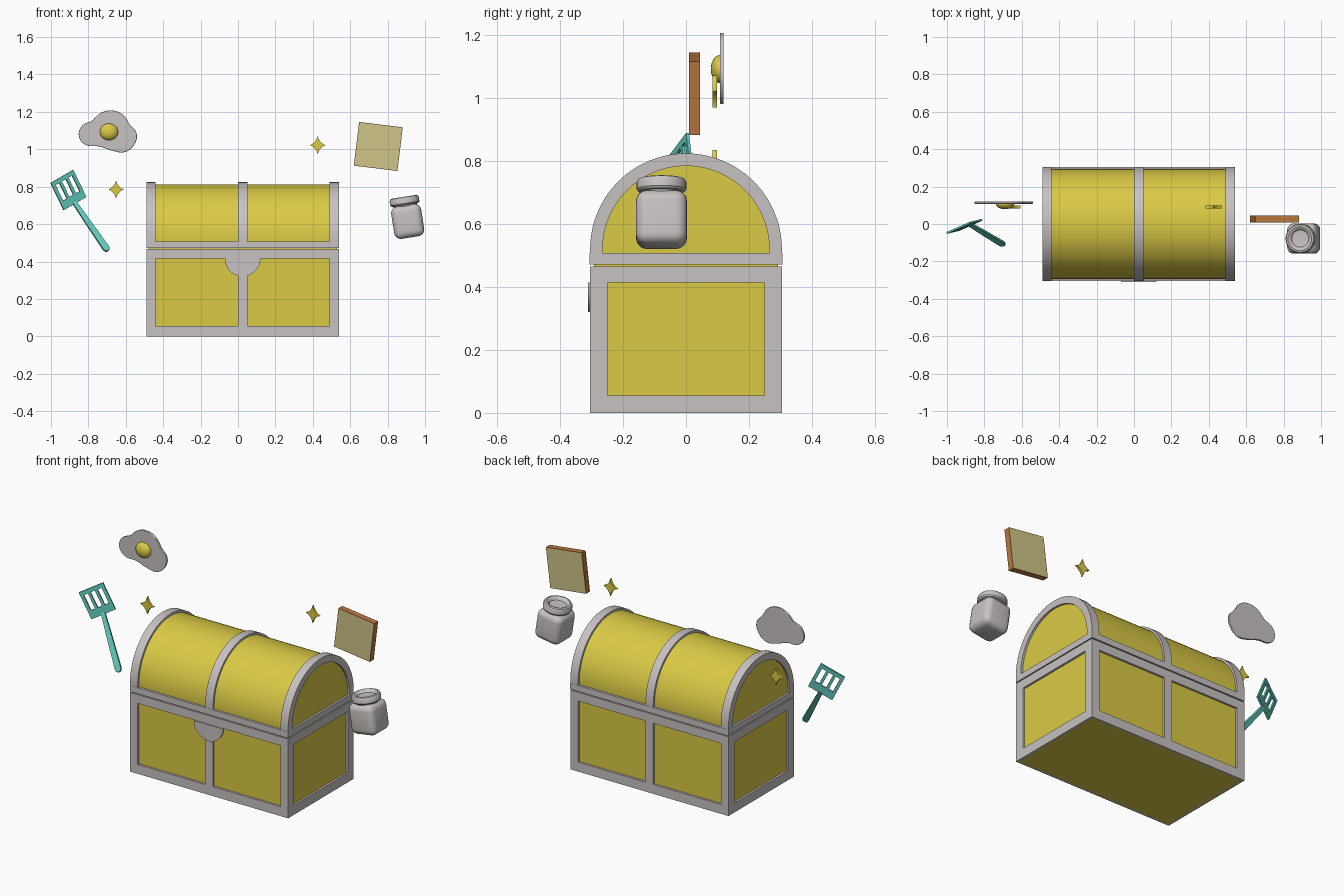
import bpy, bmesh, math
from mathutils import Vector, Matrix

if "Cube" in bpy.data.objects:
    bpy.data.objects.remove(bpy.data.objects["Cube"])


def material(name, r, g, b):
    m = bpy.data.materials.new(name)
    m.diffuse_color = (r, g, b, 1)
    m.use_nodes = True
    m.node_tree.nodes["Principled BSDF"].inputs["Base Color"].default_value = m.diffuse_color
    return m


YELLOW = material("yellow", 0.70, 0.59, 0.06)
GREY = material("light grey", 0.58, 0.54, 0.54)
TEAL = material("teal", 0.12, 0.58, 0.50)
CRUST = material("crust brown", 0.50, 0.19, 0.05)
CREAM = material("cream", 0.62, 0.56, 0.25)


def finish(name, bm, *mats, smooth=True):
    bmesh.ops.recalc_face_normals(bm, faces=bm.faces)
    me = bpy.data.meshes.new(name)
    bm.to_mesh(me)
    bm.free()
    ob = bpy.data.objects.new(name, me)
    bpy.context.collection.objects.link(ob)
    for m in mats:
        me.materials.append(m)
    if smooth:
        bpy.ops.object.select_all(action='DESELECT')
        ob.select_set(True)
        bpy.context.view_layer.objects.active = ob
        bpy.ops.object.shade_smooth_by_angle(angle=math.radians(35))
    return ob


def box(name, lo, hi, mat, bevel=0):
    bm = bmesh.new()
    bmesh.ops.create_cube(bm, size=1)
    for v in bm.verts:
        v.co = Vector(l + (h - l) * (c + 0.5) for l, h, c in zip(lo, hi, v.co))
    if bevel:
        bmesh.ops.bevel(bm, geom=bm.edges[:], offset=bevel, segments=5,
                        profile=0.5, affect='EDGES')
    return finish(name, bm, mat)


def thicken(bm, offset):
    ext = bmesh.ops.extrude_face_region(bm, geom=bm.faces[:], use_keep_orig=True)
    bmesh.ops.translate(bm, vec=offset,
                        verts=[e for e in ext["geom"] if isinstance(e, bmesh.types.BMVert)])


def lattice(name, origin, u, v, ucuts, vcuts, depth, mat):
    """Flat plate on a grid, open wherever both cell indices are odd."""
    bm = bmesh.new()
    o, u, v = Vector(origin), Vector(u), Vector(v)
    grid = [[bm.verts.new(o + u * a + v * b) for b in vcuts] for a in ucuts]
    for i in range(len(ucuts) - 1):
        for j in range(len(vcuts) - 1):
            if not (i % 2 and j % 2):
                bm.faces.new((grid[i][j], grid[i + 1][j], grid[i + 1][j + 1], grid[i][j + 1]))
    thicken(bm, Vector(depth))
    return finish(name, bm, mat, smooth=False)


# Chest dimensions
X0, X1, Y, SEAM, SPRING = -0.49, 0.54, 0.305, 0.472, 0.52
T = 0.012


def arch(r, z0):
    pts = [(-r, z0)]
    pts += [(-r * math.cos(math.pi * i / 40), SPRING + r * math.sin(math.pi * i / 40))
            for i in range(41)]
    return pts + [(r, z0)]


def arch_rib(name, x0, x1, outer, inner):
    bm = bmesh.new()
    a = [bm.verts.new((x0, y, z)) for y, z in arch(outer, SEAM)]
    b = [bm.verts.new((x0, y, z)) for y, z in arch(inner, SEAM)]
    for i in range(len(a) - 1):
        bm.faces.new((a[i], a[i + 1], b[i + 1], b[i]))
    thicken(bm, Vector((x1 - x0, 0, 0)))
    return finish(name, bm, GREY)


# Chest body: yellow core with a grey frame on each side
box("chest_body", (X0 + T, -Y + T, 0), (X1 - T, Y - T, SEAM), YELLOW)
zc = [0, 0.055, 0.415, 0.466]
xc = [X0, X0 + 0.05, 0, 0.05, X1 - 0.05, X1]
for side, s in (("front", -1), ("back", 1)):
    lattice("body_frame_" + side, (0, s * Y, 0), (1, 0, 0), (0, 0, 1), xc, zc,
            (0, -s * T, 0), GREY)
for side, x, s in (("left", X0, 1), ("right", X1, -1)):
    lattice("body_frame_" + side, (x, 0, 0), (0, 1, 0), (0, 0, 1),
            [-Y, -0.25, 0.25, Y], zc, (s * T, 0, 0), GREY)

# Lid: yellow barrel, grey base band and three ribs
bm = bmesh.new()
bm.faces.new([bm.verts.new((X0 + T, y, z)) for y, z in arch(Y - T, SEAM)])
thicken(bm, Vector((X1 - X0 - 2 * T, 0, 0)))
finish("lid_barrel", bm, YELLOW)
box("lid_base_band", (X0, -Y - 0.001, SEAM), (X1, Y + 0.001, 0.508), GREY)
for side, x in (("left", X0), ("middle", 0), ("right", X1 - 0.05)):
    arch_rib("lid_rib_" + side, x, x + 0.05, Y, 0.265)

# Half-round latch plate
bm = bmesh.new()
bm.faces.new([bm.verts.new((0.025 - 0.095 * math.cos(math.pi * i / 24), -Y,
                            0.415 - 0.095 * math.sin(math.pi * i / 24))) for i in range(25)])
thicken(bm, Vector((0, -0.006, 0)))
finish("latch", bm, GREY)

# Jar: rounded body and a turned cap with a dished top
jar = Matrix.Translation((0.904, -0.078, 0.635)) @ Matrix.Rotation(math.radians(-9), 4, 'Y')
box("jar_body", (-0.081, -0.081, -0.108), (0.081, 0.081, 0.066), GREY, 0.035).matrix_world = jar
bm = bmesh.new()
prof = [(0, 0.05), (0.06, 0.05), (0.064, 0.068), (0.074, 0.07), (0.079, 0.077), (0.079, 0.1),
        (0.074, 0.109), (0.064, 0.112), (0.054, 0.108), (0.046, 0.096), (0, 0.092)]
ring = [bm.verts.new((r, 0, z)) for r, z in prof]
edges = [bm.edges.new(p) for p in zip(ring, ring[1:])]
bmesh.ops.spin(bm, geom=ring + edges, axis=(0, 0, 1), cent=(0, 0, 0), steps=32, angle=math.tau)
bmesh.ops.remove_doubles(bm, verts=bm.verts, dist=1e-4)
finish("jar_cap", bm, GREY).matrix_world = jar

# Toast: crust block with cream faces inset front and back
bm = bmesh.new()
bmesh.ops.create_cube(bm, size=1)
bmesh.ops.scale(bm, vec=(0.235, 0.036, 0.235), verts=bm.verts)
bm.normal_update()
slices = [f for f in bm.faces if abs(f.normal.y) > 0.9]
bmesh.ops.inset_individual(bm, faces=slices, thickness=0.004)
for f in slices:
    f.material_index = 1
toast = finish("toast", bm, CRUST, CREAM, smooth=False)
toast.matrix_world = Matrix.Translation((0.75, 0.027, 1.015)) @ Matrix.Rotation(math.radians(7), 4, 'Y')

# Fried egg: smooth blob outline with a flattened yolk
outline = [(-0.848, 1.07), (-0.83, 1.125), (-0.78, 1.15), (-0.735, 1.19), (-0.68, 1.205),
           (-0.62, 1.185), (-0.58, 1.13), (-0.545, 1.085), (-0.555, 1.03), (-0.605, 0.988),
           (-0.67, 0.995), (-0.74, 1.018), (-0.815, 1.027)]
cu = bpy.data.curves.new("egg_white", 'CURVE')
cu.dimensions, cu.fill_mode = '2D', 'BOTH'
cu.extrude, cu.bevel_depth, cu.bevel_resolution = 0.003, 0.003, 2
sp = cu.splines.new('BEZIER')
sp.bezier_points.add(len(outline) - 1)
sp.use_cyclic_u, sp.resolution_u = True, 5
for p, (x, z) in zip(sp.bezier_points, outline):
    p.co = (x, z, 0)
    p.handle_left_type = p.handle_right_type = 'AUTO'
cu.materials.append(GREY)
egg = bpy.data.objects.new("egg_white", cu)
bpy.context.collection.objects.link(egg)
egg.location, egg.rotation_euler = (0, 0.114, 0), (math.pi / 2, 0, 0)
bpy.ops.object.select_all(action='DESELECT')
egg.select_set(True)
bpy.context.view_layer.objects.active = egg
bpy.ops.object.convert(target='MESH')
bm = bmesh.new()
bmesh.ops.create_uvsphere(bm, u_segments=24, v_segments=14, radius=1)
bmesh.ops.scale(bm, vec=(0.049, 0.03, 0.045), verts=bm.verts)
bmesh.ops.translate(bm, vec=(-0.69, 0.109, 1.093), verts=bm.verts)
bmesh.ops.bisect_plane(bm, geom=bm.verts[:] + bm.edges[:] + bm.faces[:],
                       plane_co=(0, 0.114, 0), plane_no=(0, 1, 0), clear_outer=True)
finish("egg_yolk", bm, YELLOW)

# Four-pointed sparkles
for name, x, z in (("sparkle_left", -0.652, 0.785), ("sparkle_right", 0.426, 1.022)):
    bm = bmesh.new()
    ring = []
    for i in range(32):
        c, s = math.cos(math.tau * i / 32), math.sin(math.tau * i / 32)
        ring.append(bm.verts.new((x + 0.044 * c ** 3, 0.084, z + 0.051 * s ** 3)))
    bm.faces.new(ring)
    thicken(bm, Vector((0, 0.014, 0)))
    finish(name, bm, YELLOW)

# Spatula: slotted blade and a bent-back handle
A, U, V = Vector((-1.0, -0.053, 0.82)), Vector((0.12, 0.053, 0.07)), Vector((0.07, 0.018, -0.145))
N = U.cross(V).normalized()
lattice("spatula_blade", A, U, V, [0, 0.13, 0.3, 0.41, 0.59, 0.7, 0.87, 1], [0, 0.14, 0.72, 1],
        N * 0.01, TEAL)
start, end = A + U * 0.5 + V * 0.93, Vector((-0.695, -0.118, 0.46))
d = (end - start).normalized()
side = (U - d * U.dot(d)).normalized()
bm = bmesh.new()
half = [(0, 0.011), (0.3, 0.014), (0.94, 0.018), (0.985, 0.014), (1, 0.006)]
rim = [(t, w) for t, w in half] + [(t, -w) for t, w in reversed(half)]
bm.faces.new([bm.verts.new(start + (end - start) * t + side * w) for t, w in rim])
thicken(bm, d.cross(side) * -0.014)
finish("spatula_handle", bm, TEAL)
